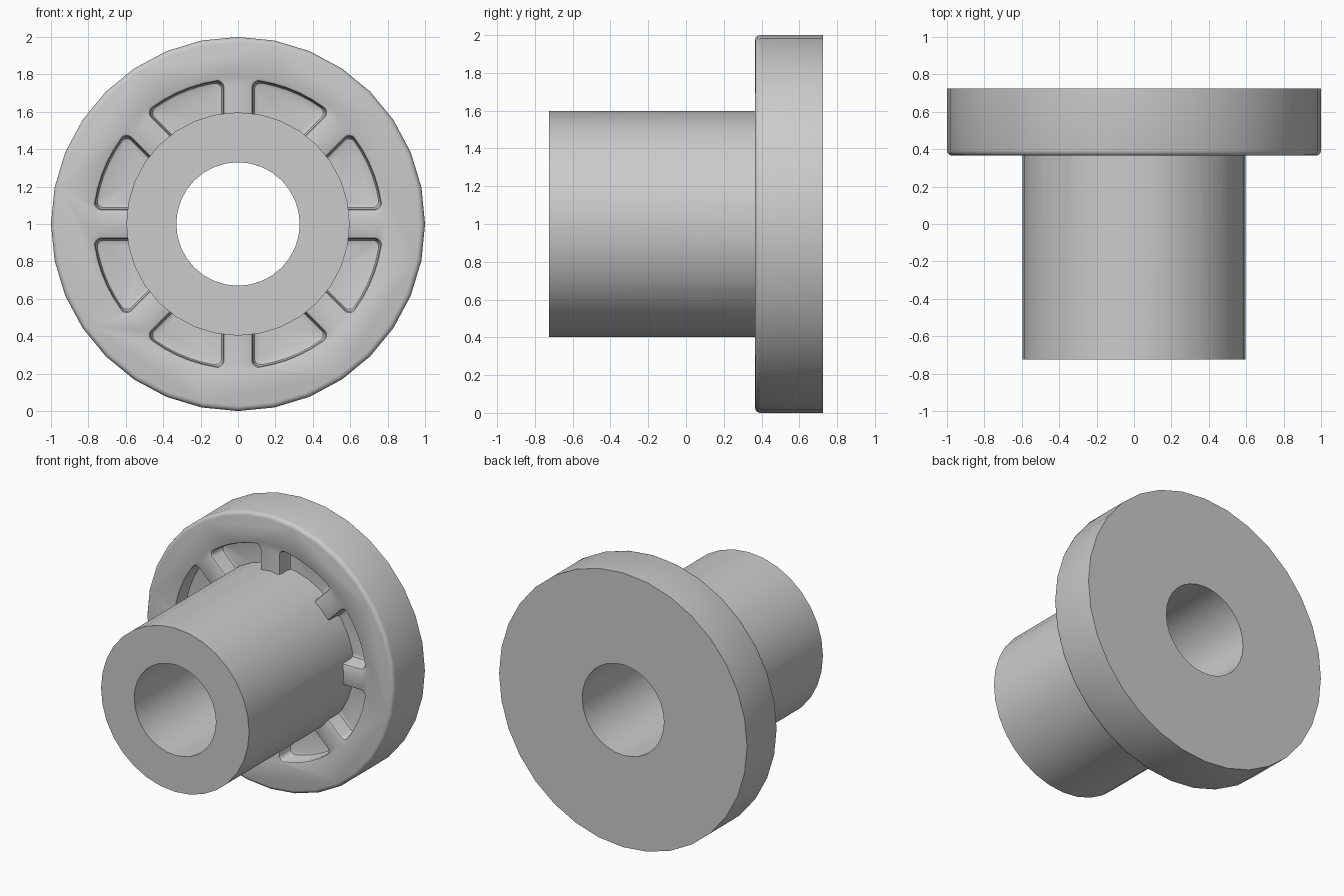
import bpy, bmesh
from math import sin, cos, pi, asin, sqrt

if "Cube" in bpy.data.objects:
    bpy.data.objects.remove(bpy.data.objects["Cube"])

SEG = 32


def add_object(name, bm):
    bmesh.ops.recalc_face_normals(bm, faces=bm.faces)
    me = bpy.data.meshes.new(name)
    bm.to_mesh(me)
    bm.free()
    ob = bpy.data.objects.new(name, me)
    bpy.context.collection.objects.link(ob)
    return ob


def stack(bm, loops):
    """Skin a list of closed point loops and cap both ends."""
    rings = [[bm.verts.new(p) for p in loop] for loop in loops]
    n = len(rings[0])
    for a, b in zip(rings, rings[1:]):
        for i in range(n):
            j = (i + 1) % n
            bm.faces.new((a[i], a[j], b[j], b[i]))
    bm.faces.new(rings[0])
    bm.faces.new(rings[-1])


def turned(name, profile):
    """Solid of revolution about the y axis through z = 1; profile is (radius, y)."""
    bm = bmesh.new()
    stack(bm, [[(r * sin(2 * pi * i / SEG), y, 1 + r * cos(2 * pi * i / SEG))
                for i in range(SEG)] for r, y in profile])
    return add_object(name, bm)


def pocket_outline(inset):
    """Ring segment between two parallel-sided spokes, outer corners rounded."""
    ro, s, f, ri = 0.77 - inset, 0.08 + inset, 0.035, 0.54
    cx, cy = sqrt((ro - f) ** 2 - (s + f) ** 2), s + f
    phi = asin(cy / (ro - f))
    half = [(sqrt(ri * ri - s * s), s)]
    for k in range(6):
        a = -pi / 2 + (phi + pi / 2) * k / 5
        half.append((cx + f * cos(a), cy + f * sin(a)))
    for k in (1, 2):
        a = phi + (pi / 8 - phi) * k / 2.5
        half.append((ro * cos(a), ro * sin(a)))
    # mirror about the 22.5 degree line
    c, d = cos(pi / 4), sin(pi / 4)
    return half + [(x * c + y * d, x * d - y * c) for x, y in reversed(half)]


def boolean(target, other, op):
    mod = target.modifiers.new(op, 'BOOLEAN')
    mod.operation = op
    mod.solver = 'EXACT'
    mod.object = other
    bpy.context.view_layer.objects.active = target
    bpy.ops.object.modifier_apply(modifier=mod.name)
    bpy.data.objects.remove(other)


# flange with a rounded front rim
R, FRONT, BACK, B = 1.0, 0.365, 0.725, 0.028
rim = [(R - B + B * sin(a), FRONT + B - B * cos(a)) for a in (0, pi / 6, pi / 3, pi / 2)]
flange = turned("flanged_bushing", rim + [(R, BACK)])

# eight pockets with soft lips and rounded floors
DEPTH = 0.12
levels = [(-0.1, -0.015), (0, -0.015), (0.005, -0.005), (0.016, 0),
          (DEPTH - 0.025, 0), (DEPTH - 0.007, 0.007), (DEPTH, 0.025)]
bm = bmesh.new()
for n in range(8):
    c, s = cos(n * pi / 4), sin(n * pi / 4)
    stack(bm, [[(x * c - z * s, FRONT + d, 1 + x * s + z * c)
                for x, z in pocket_outline(i)] for d, i in levels])
boolean(flange, add_object("pocket_cutters", bm), 'DIFFERENCE')

# sleeve and through bore
boolean(flange, turned("sleeve", [(0.597, -0.725), (0.597, 0.62)]), 'UNION')
boolean(flange, turned("bore_cutter", [(0.33, -1), (0.33, 1)]), 'DIFFERENCE')

bpy.ops.object.select_all(action='DESELECT')
flange.select_set(True)
bpy.context.view_layer.objects.active = flange
bpy.ops.object.shade_smooth_by_angle(angle=pi / 5)
